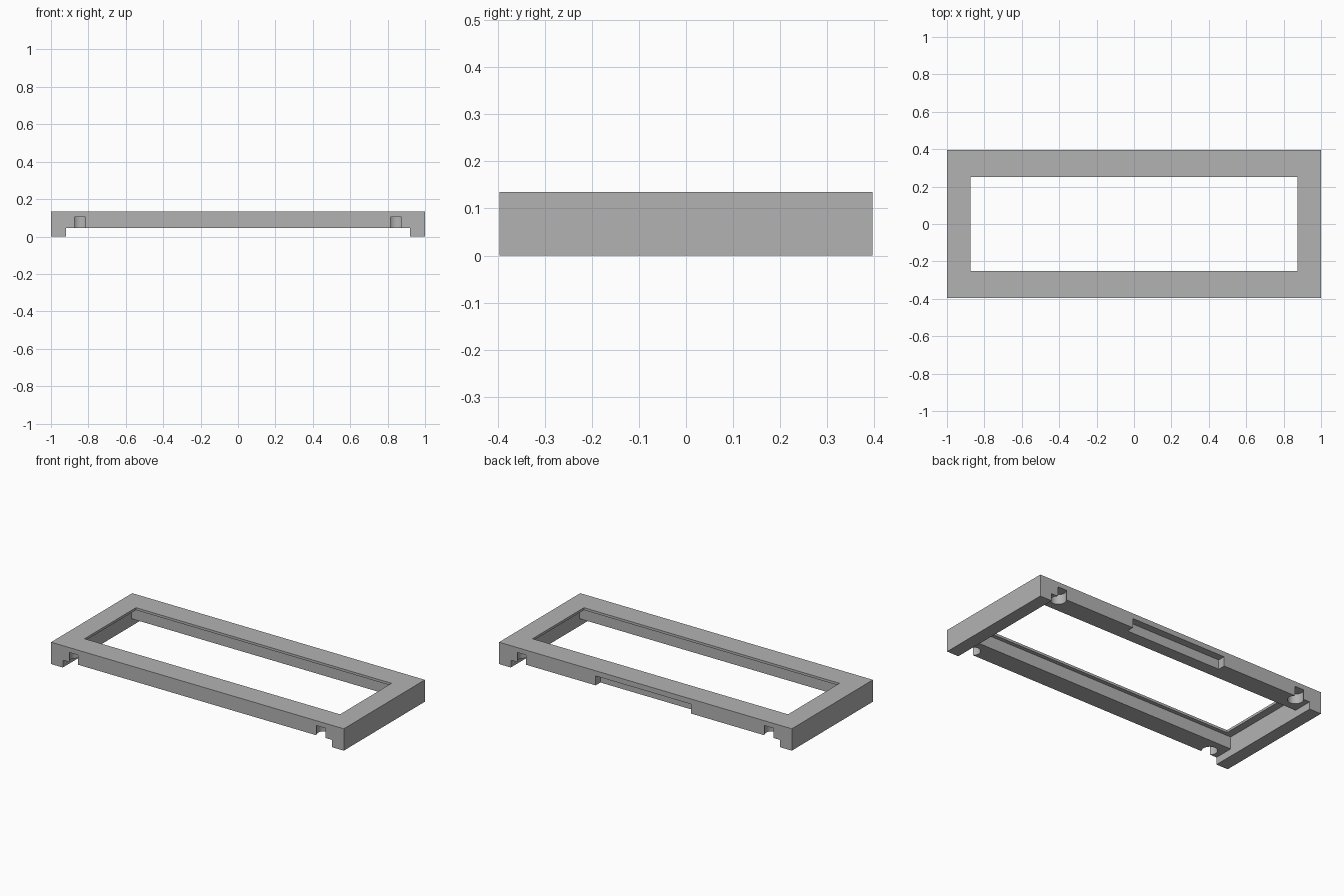
import bpy

cube = bpy.data.objects.get("Cube")
if cube:
    bpy.data.objects.remove(cube, do_unlink=True)

# Overall sizes
HALF_X, HALF_Y, TOP = 1.0, 0.396, 0.135
LEG_X = 0.92          # inner face of the end legs
RAIL_Y = 0.275        # inner face of the long rails
RAIL_Z = 0.045        # underside of the long rails
LIP_Z = 0.12          # underside of the thin top lip
POCKET_TOP = 0.105

grey = bpy.data.materials.new("plain_grey")
grey.use_nodes = True
colour = (0.45, 0.45, 0.45, 1)
grey.diffuse_color = colour
grey.node_tree.nodes["Principled BSDF"].inputs["Base Color"].default_value = colour


def box(name, x0, x1, y0, y1, z0, z1):
    bpy.ops.mesh.primitive_cube_add(
        size=1, location=((x0 + x1) / 2, (y0 + y1) / 2, (z0 + z1) / 2))
    obj = bpy.context.object
    obj.name = name
    obj.scale = (x1 - x0, y1 - y0, z1 - z0)
    bpy.ops.object.transform_apply(location=True, rotation=True, scale=True)
    return obj


def cut(target, cutter):
    cutter.hide_render = True
    mod = target.modifiers.new("cut", "BOOLEAN")
    mod.operation = "DIFFERENCE"
    mod.solver = "EXACT"
    mod.object = cutter
    bpy.context.view_layer.objects.active = target
    bpy.ops.object.modifier_apply(modifier=mod.name)
    bpy.data.objects.remove(cutter, do_unlink=True)


# Solid block for the frame
frame = box("frame", -HALF_X, HALF_X, -HALF_Y, HALF_Y, 0, TOP)
frame.data.materials.append(grey)

# Raise the rails between the end legs, hollow below the lip, open the window
cut(frame, box("underside_cutter", -LEG_X, LEG_X, -1, 1, -0.1, RAIL_Z))
cut(frame, box("recess_cutter", -LEG_X, LEG_X, -RAIL_Y, RAIL_Y, -0.1, LIP_Z))
cut(frame, box("window_cutter", -0.873, 0.873, -0.251, 0.251, -0.1, 0.3))

# Round pockets near the corners, breaking through the outer faces
for sx in (-1, 1):
    for sy in (-1, 1):
        bpy.ops.mesh.primitive_cylinder_add(
            vertices=48, radius=0.044, depth=0.2,
            location=(sx * 0.845, sy * 0.364, POCKET_TOP - 0.1))
        cut(frame, bpy.context.object)

# Long notch under the back rail
cut(frame, box("notch_cutter", -0.31, 0.34, 0.35, 0.5, -0.1, 0.103))

# Smooth pocket walls, sharp edges elsewhere
bpy.ops.object.select_all(action="DESELECT")
frame.select_set(True)
bpy.context.view_layer.objects.active = frame
bpy.ops.object.shade_smooth_by_angle()
